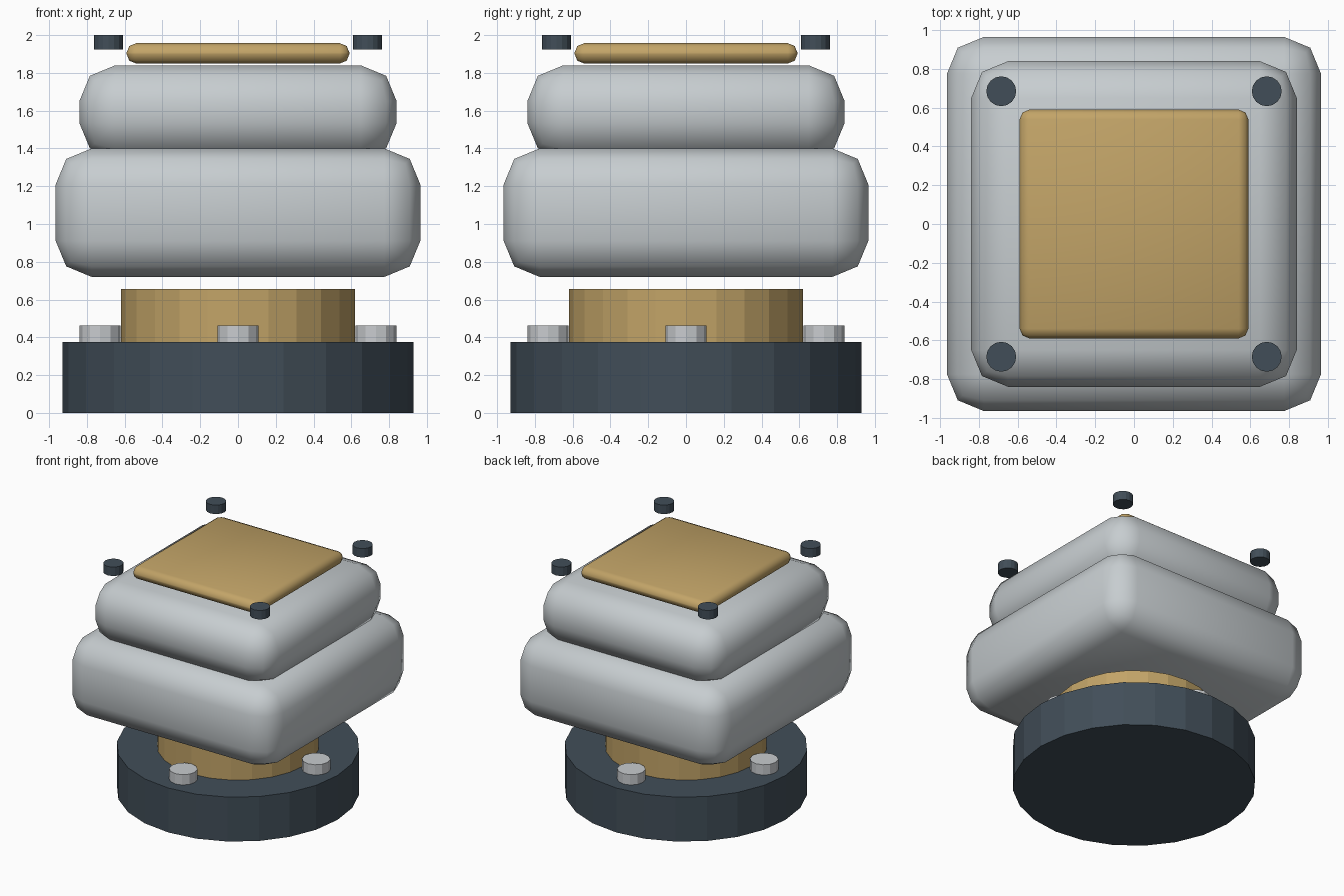
import bpy
import math

if "Cube" in bpy.data.objects:
    bpy.data.objects.remove(bpy.data.objects["Cube"], do_unlink=True)


def make_material(name, rgb):
    mat = bpy.data.materials.new(name)
    mat.use_nodes = True
    colour = (*rgb, 1.0)
    mat.diffuse_color = colour
    mat.node_tree.nodes["Principled BSDF"].inputs["Base Color"].default_value = colour
    return mat


slate = make_material("dark slate", (0.053, 0.076, 0.098))
brass = make_material("warm brass", (0.54, 0.37, 0.137))
silver = make_material("light silver", (0.57, 0.61, 0.63))
steel = make_material("bolt steel", (0.58, 0.60, 0.62))


def cylinder(name, mat, radius, bottom, top, sides, x=0, y=0):
    bpy.ops.mesh.primitive_cylinder_add(
        vertices=sides, radius=radius, depth=top - bottom,
        location=(x, y, (bottom + top) / 2))
    obj = bpy.context.object
    obj.name = name
    obj.data.materials.append(mat)
    return obj


def rounded_block(name, mat, half, bottom, top, bevel):
    bpy.ops.mesh.primitive_cube_add(size=1, location=(0, 0, (bottom + top) / 2))
    obj = bpy.context.object
    obj.name = name
    obj.scale = (2 * half, 2 * half, top - bottom)
    bpy.ops.object.transform_apply(location=False, rotation=False, scale=True)
    mod = obj.modifiers.new("rounded edges", "BEVEL")
    mod.width = bevel
    mod.segments = 2
    mod.limit_method = "NONE"
    bpy.ops.object.modifier_apply(modifier=mod.name)
    obj.data.materials.append(mat)
    bpy.ops.object.shade_smooth_by_angle(angle=math.radians(60))
    return obj


# Faceted base flange and neck
cylinder("base_flange", slate, 0.93, 0, 0.375, 24)
cylinder("neck", brass, 0.62, 0.375, 0.657, 24)

# Flange bolts, one on each side
for side, (x, y) in {"front": (0, -1), "back": (0, 1),
                     "left": (1, 0), "right": (-1, 0)}.items():
    cylinder("bolt_" + side, steel, 0.109, 0.375, 0.462, 12, 0.73 * x, 0.73 * y)

# Stacked body blocks and the top plate
rounded_block("lower_body", silver, 0.965, 0.72, 1.4, 0.19)
rounded_block("upper_body", silver, 0.84, 1.345, 1.84, 0.19)
rounded_block("top_plate", brass, 0.59, 1.85, 1.957, 0.05)

# Pegs over the four corners
for x_name, x in (("left", 1), ("right", -1)):
    for y_name, y in (("front", -1), ("back", 1)):
        cylinder(f"peg_{y_name}_{x_name}", slate, 0.077, 1.925, 2.0, 16,
                 0.685 * x, 0.685 * y)
